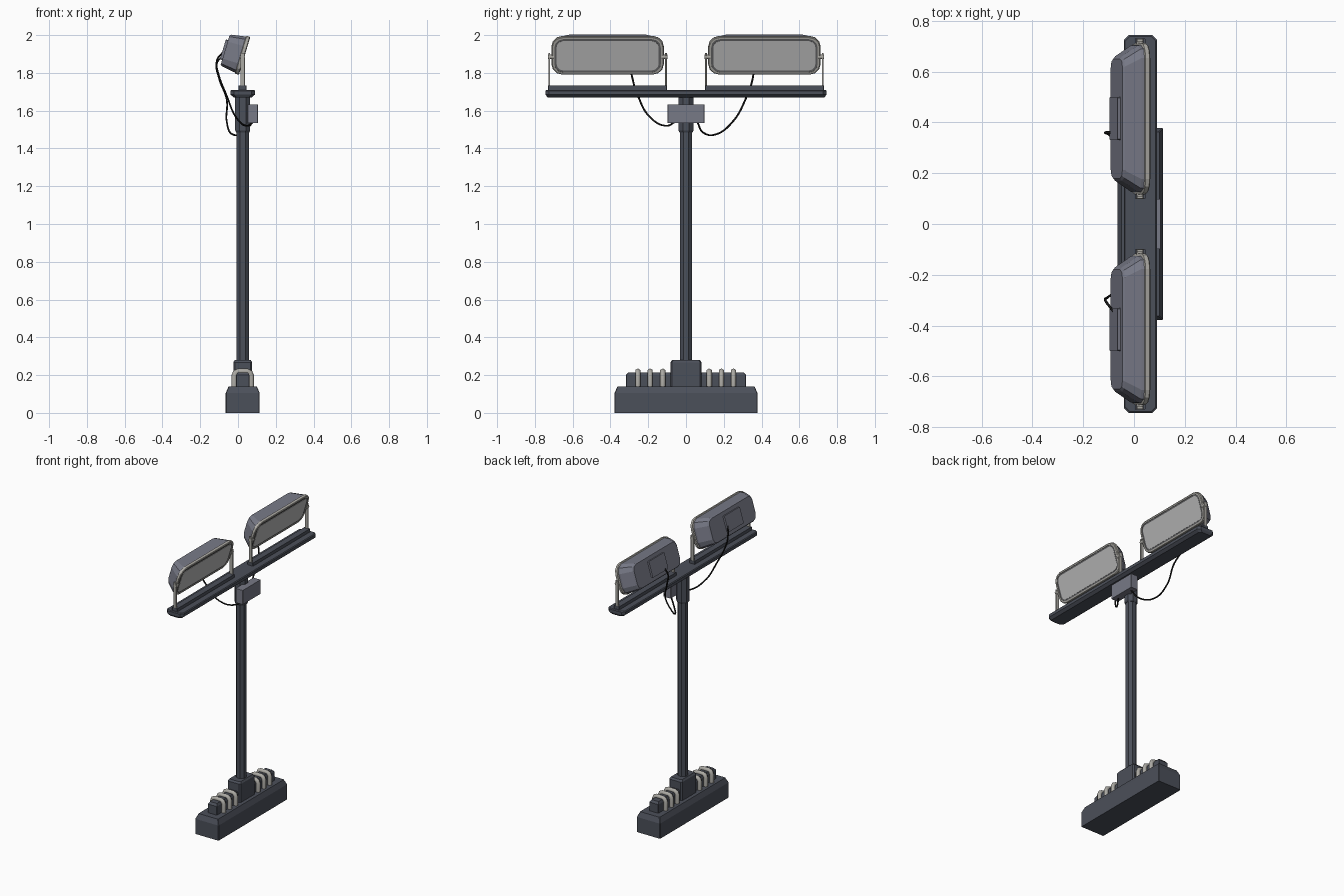
import bpy, bmesh, math
from mathutils import Vector

if "Cube" in bpy.data.objects:
    bpy.data.objects.remove(bpy.data.objects["Cube"])


def mat(name, c):
    m = bpy.data.materials.new(name)
    m.diffuse_color = (*c, 1)
    m.use_nodes = True
    m.node_tree.nodes["Principled BSDF"].inputs["Base Color"].default_value = m.diffuse_color
    return m


DARK = mat("dark slate", (0.071, 0.079, 0.101))
BODY = mat("blue grey", (0.185, 0.192, 0.24))
METAL = mat("light metal", (0.41, 0.40, 0.37))
RING = mat("gasket grey", (0.12, 0.12, 0.125))
GLASS = mat("lens grey", (0.48, 0.48, 0.48))
BLACK = mat("cable black", (0.008, 0.008, 0.008))
CX = 0.025  # x of the pole axis


def rrect(a, b, r, seg=1):
    """Rectangle outline with cut or rounded corners."""
    pts = []
    for k, (sx, sy) in enumerate([(1, 1), (-1, 1), (-1, -1), (1, -1)]):
        for i in range(seg + 1):
            t = math.pi / 2 * (k + i / seg)
            pts.append((sx * (a - r) + r * math.cos(t), sy * (b - r) + r * math.sin(t)))
    return pts


def loft(name, rings, m, place, caps=(True, True)):
    """Skin rings [(outline, level), ...]; place maps (p, q, level) to space."""
    bm = bmesh.new()
    rows = [[bm.verts.new(place(p, q, h)) for p, q in o] for o, h in rings]
    n = len(rows[0])
    for a, b in zip(rows, rows[1:]):
        for i in range(n):
            j = (i + 1) % n
            bm.faces.new((a[i], a[j], b[j], b[i]))
    if caps[0]:
        bm.faces.new(rows[0][::-1])
    if caps[1]:
        bm.faces.new(rows[-1])
    if all(caps):
        bmesh.ops.recalc_face_normals(bm, faces=bm.faces)
    me = bpy.data.meshes.new(name)
    bm.to_mesh(me)
    bm.free()
    me.materials.append(m)
    ob = bpy.data.objects.new(name, me)
    bpy.context.collection.objects.link(ob)
    return ob


def upright(p, q, h):
    return Vector((CX + p, q, h))


def box(name, x, y, z, m, r=0.002):
    c = ((x[0] + x[1]) / 2, (y[0] + y[1]) / 2)
    o = rrect((x[1] - x[0]) / 2, (y[1] - y[0]) / 2, r)
    return loft(name, [(o, z[0]), (o, z[1])], m, lambda p, q, h: Vector((c[0] + p, c[1] + q, h)))


def tube(name, pts, r, m, smooth=True, res=1):
    cu = bpy.data.curves.new(name, 'CURVE')
    cu.dimensions = '3D'
    cu.bevel_depth = r
    cu.bevel_resolution = res
    cu.resolution_u = 8
    cu.use_fill_caps = True
    sp = cu.splines.new('BEZIER' if smooth else 'POLY')
    if smooth:
        sp.bezier_points.add(len(pts) - 1)
        for b, p in zip(sp.bezier_points, pts):
            b.co = p
            b.handle_left_type = b.handle_right_type = 'AUTO'
    else:
        sp.points.add(len(pts) - 1)
        for b, p in zip(sp.points, pts):
            b.co = (*p, 1)
    cu.materials.append(m)
    ob = bpy.data.objects.new(name, cu)
    bpy.context.collection.objects.link(ob)


# Base block, ballast rail and pole socket
loft("base_block", [(rrect(.09, .378, .003), 0), (rrect(.09, .378, .003), .105),
                    (rrect(.075, .363, .003), .14)], DARK, upright)
loft("ballast_rail", [(rrect(.035, .318, .003), .14), (rrect(.035, .318, .003), .20),
                      (rrect(.027, .306, .003), .215)], DARK, upright)
loft("pole_socket", [(rrect(.05, .083, .008), .14), (rrect(.05, .083, .008), .268),
                     (rrect(.042, .073, .008), .28)], DARK, upright)

# Arched straps over the rail
for i, y in enumerate([-.255, -.19, -.123, .123, .187, .251]):
    arch = [(-.045, .135), (-.045, .195), (-.038, .213), (-.022, .22),
            (.022, .22), (.038, .213), (.045, .195), (.045, .135)]
    tube(f"strap_{i}", [(CX + x, y, z) for x, z in arch], .0155, METAL, False)


# Octagonal pole and top sleeve
def octagon(r):
    return [(r * math.cos(math.pi * (k + .5) / 4), r * math.sin(math.pi * (k + .5) / 4)) for k in range(8)]


loft("pole", [(octagon(.035), .27), (octagon(.035), 1.52)], DARK, upright)
loft("pole_sleeve", [(octagon(.037), 1.485), (octagon(.043), 1.495), (octagon(.043), 1.68)], DARK, upright)

# Crossbar and junction box
loft("crossbar", [(rrect(.047, .733, .015), 1.67), (rrect(.065, .743, .018), 1.685),
                  (rrect(.065, .743, .018), 1.705), (rrect(.06, .738, .018), 1.71)], DARK, upright)
box("junction_box", (.05, .105), (-.098, .098), (1.535, 1.633), BODY)

# Floodlights, tilted down towards +x
T = math.radians(16.7)
N = Vector((math.cos(T), 0, -math.sin(T)))
U = Vector((math.sin(T), 0, math.cos(T)))
for side, s in (("left", -1), ("right", 1)):
    C = Vector((.035, s * .415, 1.89))

    def lamp(p, q, h):
        return C + Vector((0, p, 0)) + U * q + N * h

    loft(f"{side}_lamp_body", [(rrect(.235, .081, .035, 2), -.108), (rrect(.245, .087, .04, 2), -.10),
                               (rrect(.288, .098, .05, 2), -.035), (rrect(.29, .10, .05, 2), -.012)], BODY, lamp)
    loft(f"{side}_lamp_frame", [(rrect(.285, .095, .05, 3), -.024), (rrect(.298, .105, .06, 3), -.02),
                                (rrect(.298, .105, .06, 3), -.004), (rrect(.293, .101, .056, 3), 0),
                                (rrect(.282, .092, .047, 3), 0), (rrect(.282, .092, .047, 3), -.006)],
         METAL, lamp, (False, False))
    loft(f"{side}_lamp_gasket", [(rrect(.284, .094, .047, 3), -.012), (rrect(.284, .094, .047, 3), -.003),
                                 (rrect(.27, .081, .035, 3), -.004)], RING, lamp)
    loft(f"{side}_lamp_lens", [(rrect(.27, .081, .035, 3), -.008), (rrect(.27, .081, .035, 3), -.002)],
         GLASS, lamp)
    loft(f"{side}_back_cover", [(rrect(.085, .055, .004), -.108), (rrect(.085, .055, .004), -.12)], BODY, lamp)

    # U bracket: foot strip, two arms and pivot bolts
    yc = s * .415
    box(f"{side}_bracket_foot", (.003, .045), (yc - .315, yc + .315), (1.71, 1.732), DARK)
    for e in (-1, 1):
        ya = yc + e * .309
        box(f"{side}_bracket_arm_{e}", (.012, .036), (ya - .005, ya + .005), (1.73, 1.905), METAL)
        tube(f"{side}_pivot_bolt_{e}", [(.024, yc + e * .285, 1.885), (.024, yc + e * .316, 1.885)],
             .014, METAL, False)

# Hanging cables from lamp backs to the junction box
tube("right_cable", [(-.08, .36, 1.89), (-.112, .36, 1.85), (-.10, .353, 1.77), (-.06, .315, 1.66),
                     (-.06, .25, 1.545), (-.03, .16, 1.475), (.03, .09, 1.485), (.078, .06, 1.54)], .005, BLACK)
tube("left_cable", [(-.08, -.345, 1.91), (-.113, -.30, 1.86), (-.105, -.29, 1.80), (-.06, -.255, 1.68),
                    (-.01, -.19, 1.565), (.05, -.10, 1.52), (.078, -.06, 1.54)], .005, BLACK)
